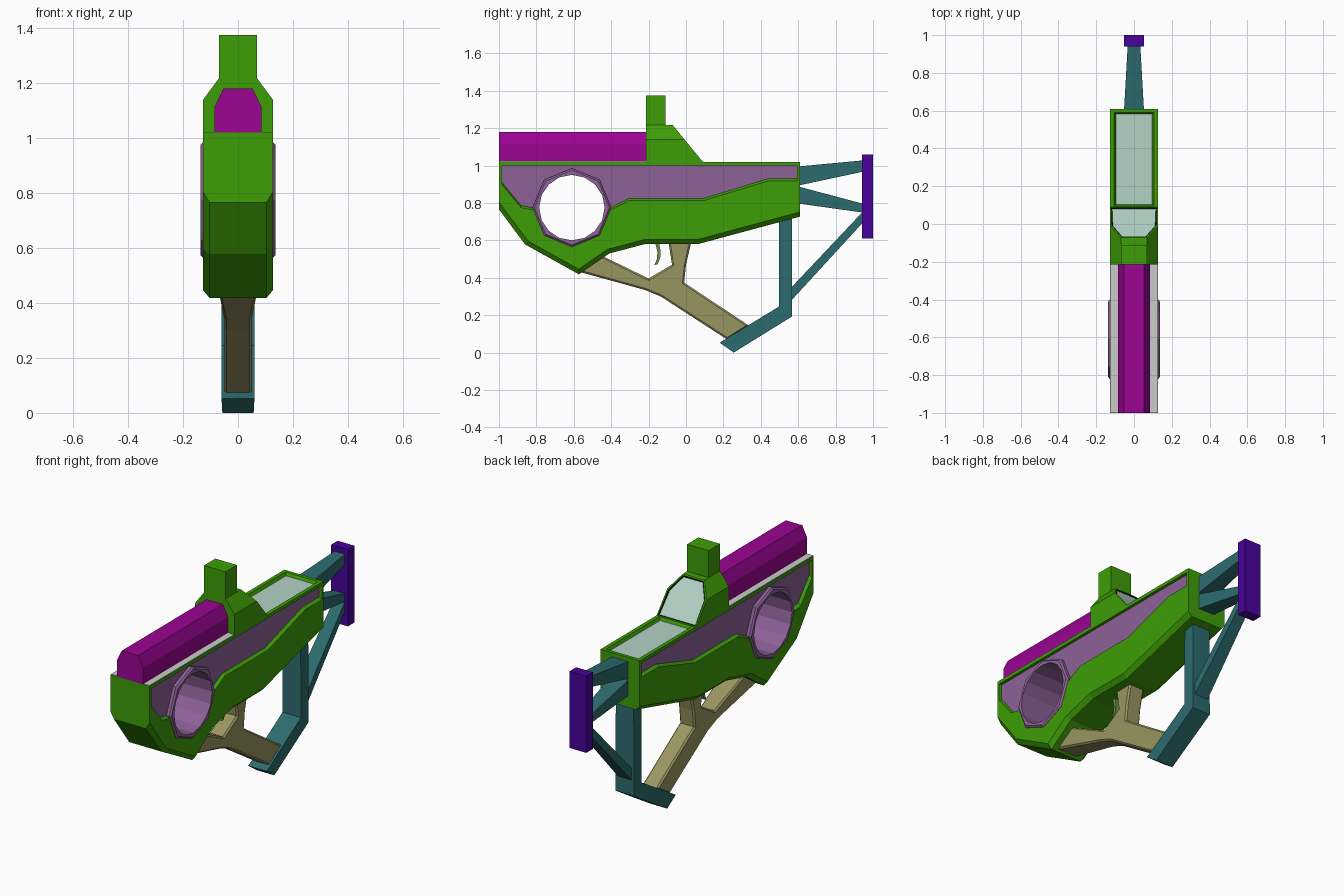
import bpy, bmesh
from math import cos, sin, tau

if "Cube" in bpy.data.objects:
    bpy.data.objects.remove(bpy.data.objects["Cube"])


def material(name, r, g, b):
    m = bpy.data.materials.new(name)
    m.diffuse_color = (r ** 2.2, g ** 2.2, b ** 2.2, 1)
    m.use_nodes = True
    m.node_tree.nodes["Principled BSDF"].inputs["Base Color"].default_value = m.diffuse_color
    return m


GREEN = material("green", .25, .61, .06)
MAGENTA = material("magenta", .60, .05, .57)
PURPLE = material("purple", .55, .38, .59)
TEAL = material("teal", .19, .42, .43)
TAN = material("tan", .60, .58, .38)
INDIGO = material("indigo", .29, .04, .60)
GLASS = material("glass", .70, .82, .77)
DARK = material("dark", .05, .08, .07)
OLIVE = material("olive", .43, .55, .32)


def loft(name, ring_a, ring_b, mat=None):
    """Closed solid between two matching rings of 3D points."""
    bm = bmesh.new()
    a = [bm.verts.new(p) for p in ring_a]
    b = [bm.verts.new(p) for p in ring_b]
    bm.faces.new(a)
    bm.faces.new(b[::-1])
    n = len(a)
    for i in range(n):
        j = (i + 1) % n
        bm.faces.new((a[j], a[i], b[i], b[j]))
    bmesh.ops.recalc_face_normals(bm, faces=bm.faces)
    me = bpy.data.meshes.new(name)
    bm.to_mesh(me)
    bm.free()
    ob = bpy.data.objects.new(name, me)
    bpy.context.collection.objects.link(ob)
    if mat:
        me.materials.append(mat)
    return ob


def prism(name, pts, width, mat=None):
    """Mirrored side profile (y, z); width is one half width or one per point."""
    w = width if isinstance(width, list) else [width] * len(pts)
    return loft(name, [(-h, y, z) for h, (y, z) in zip(w, pts)],
                [(h, y, z) for h, (y, z) in zip(w, pts)], mat)


def box(name, hx, y0, y1, z0, z1, mat=None):
    return prism(name, [(y0, z0), (y1, z0), (y1, z1), (y0, z1)], hx, mat)


def bevel(ob, offset, test):
    bm = bmesh.new()
    bm.from_mesh(ob.data)
    edges = [e for e in bm.edges if test(*[v.co for v in e.verts])]
    bmesh.ops.bevel(bm, geom=edges, offset=offset, segments=1, affect='EDGES')
    bm.to_mesh(ob.data)
    bm.free()


def cut(ob, cutter):
    mod = ob.modifiers.new("cut", 'BOOLEAN')
    mod.operation, mod.solver, mod.object = 'DIFFERENCE', 'EXACT', cutter
    bpy.context.view_layer.objects.active = ob
    bpy.ops.object.modifier_apply(modifier=mod.name)
    bpy.data.objects.remove(cutter)


def disc(r, n):
    return [(-.61 + r * cos(tau * i / n), .775 + r * sin(tau * i / n)) for i in range(n)]


def same_side(a, b):
    return abs(a.x - b.x) < 1e-4


# Main body with chamfered underside
body = prism("body", [(-1, 1.02), (-1, .765), (-.86, .578), (-.572, .418), (-.41, .53),
                      (-.22, .58), (.064, .58), (.61, .727), (.61, 1.02)], .127, GREEN)
bevel(body, .024, lambda a, b: same_side(a, b) and max(a.z, b.z) < .8)

# Side recesses and their panels
inner = [(-.984, 1.0), (-.984, .91), (-.882, .787), (-.82, .775), (-.4, .775),
         (-.305, .825), (.096, .825), (.44, .93), (.594, .93), (.594, 1.0)]
outer = [(y, z if z > .99 else z - .014) for y, z in inner]
for s, side in ((1, "right"), (-1, "left")):
    cut(body, loft("recess_cutter", [(s * .108, y, z) for y, z in inner],
                   [(s * .13, y, z) for y, z in outer]))
    panel = loft("side_panel_" + side, [(s * .095, y, z) for y, z in inner],
                 [(s * .11, y, z) for y, z in inner], PURPLE)
    cut(panel, prism("hole_cutter", disc(.186, 16), .3))

# Cross tube: octagonal collar with a round bore
cut(body, prism("hole_cutter", disc(.186, 16), .3))
ring = prism("cross_tube", disc(.21, 8), .137, PURPLE)
bevel(ring, .009, same_side)
cut(ring, prism("bore_cutter", disc(.175, 16), .3))

# Top window set in a sloped frame
cut(body, loft("window_cutter",
               [(x, y, 1.0) for x, y in ((-.095, .105), (.095, .105), (.095, .58), (-.095, .58))],
               [(x, y, 1.03) for x, y in ((-.11, .09), (.11, .09), (.11, .595), (-.11, .595))]))
box("top_window", .096, .1, .582, .985, 1.003, GLASS)

# Grey deck and barrel
box("top_deck", .125, -.998, -.215, 1.0, 1.023)
section = [(-.085, 1.02), (-.085, 1.115), (-.053, 1.18), (.053, 1.18), (.085, 1.115), (.085, 1.02)]
loft("barrel", [(x, -1, z) for x, z in section], [(x, -.21, z) for x, z in section], MAGENTA)

# Sight housing with sloped rear screen, and post
section = [(-.127, 1.018), (-.127, 1.14), (-.07, 1.217), (.07, 1.217), (.127, 1.14), (.127, 1.018)]
sight = loft("sight_housing", [(x, -.215, z) for x, z in section],
             [(x, .09 - (z - 1.02) * .82, z) for x, z in section], GREEN)
sight.data.materials.append(DARK)
sight.data.materials.append(GLASS)
bm = bmesh.new()
bm.from_mesh(sight.data)
screen = max(bm.faces, key=lambda f: f.normal.y)
for thick, depth, slot in ((.009, 0, 1), (.007, -.006, 2)):
    bmesh.ops.inset_region(bm, faces=[screen], thickness=thick, depth=depth)
    screen.material_index = slot
    if slot == 2:
        for e in screen.edges:
            for f in e.link_faces:
                if f is not screen:
                    f.material_index = 1
bm.to_mesh(sight.data)
bm.free()
box("sight_post", .07, -.215, -.11, 1.2, 1.375, GREEN)

# Handle: front arm, grip and lower bar
handle = prism("handle", [(-.575, .433), (-.22, .335), (-.135, .30), (.22, .07), (.337, .144),
                          (-.01, .374), (0, .47), (.03, .6), (-.095, .6), (-.075, .47),
                          (-.2, .396), (-.44, .513), (-.5, .53)],
               [.07] + [.05] * 10 + [.068, .07], TAN)
bevel(handle, .009, lambda a, b: (a.x > 0) == (b.x > 0))

# Trigger
prism("trigger", [(-.165, .59), (-.153, .54), (-.155, .5), (-.17, .468), (-.152, .472),
                  (-.138, .505), (-.136, .545), (-.145, .59)], .014, OLIVE)

# Rear frame: foot, upright and struts
prism("rear_frame", [(.18, .053), (.255, 0), (.567, .193), (.567, .725), (.497, .71), (.497, .246)],
      [.06, .057, .06, .058, .058, .06], TEAL)
for name, pts, w0 in (("upper_strut", [(.6, .995), (.95, 1.028), (.95, .968), (.6, .893)], .053),
                      ("middle_strut", [(.6, .888), (.95, .795), (.95, .748), (.6, .797)], .053),
                      ("lower_strut", [(.56, .345), (.95, .758), (.95, .70), (.56, .275)], .045)):
    prism(name, pts, [w0, .033, .033, w0], TEAL)

# Shoulder plate
box("shoulder_plate", .054, .94, 1, .61, 1.06, INDIGO)
